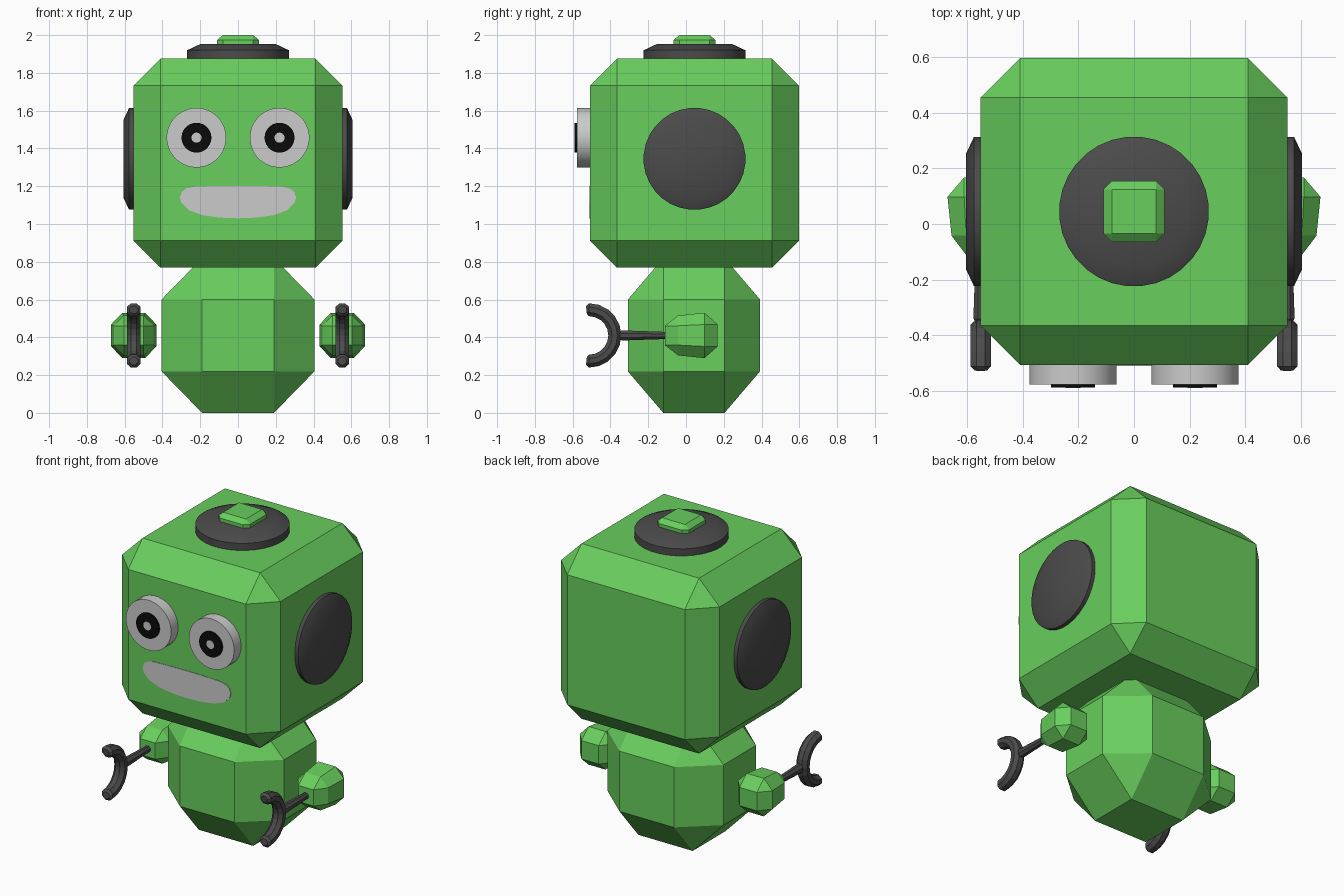
import bpy, bmesh
from math import sin, cos, pi, radians
from mathutils import Vector

if "Cube" in bpy.data.objects:
    bpy.data.objects.remove(bpy.data.objects["Cube"])


def material(name, rgb):
    m = bpy.data.materials.new(name)
    m.diffuse_color = (*rgb, 1)
    m.use_nodes = True
    m.node_tree.nodes["Principled BSDF"].inputs["Base Color"].default_value = m.diffuse_color
    return m


GREEN = material("green_paint", (0.14, 0.62, 0.11))
DARK = material("dark_rubber", (0.07, 0.07, 0.07))
BLACK = material("black", (0.003, 0.003, 0.003))


def finish(bm, name, mat=None, smooth=False):
    bmesh.ops.recalc_face_normals(bm, faces=bm.faces[:])
    me = bpy.data.meshes.new(name)
    bm.to_mesh(me)
    bm.free()
    ob = bpy.data.objects.new(name, me)
    bpy.context.collection.objects.link(ob)
    if mat:
        me.materials.append(mat)
    if smooth:
        bpy.ops.object.select_all(action='DESELECT')
        ob.select_set(True)
        bpy.context.view_layer.objects.active = ob
        bpy.ops.object.shade_smooth_by_angle(angle=radians(30))
    return ob


def chamfer_box(name, center, half, inner, front_scale=1.0):
    """Box with every edge cut once; front_scale tapers the -y end."""
    bm = bmesh.new()
    signs = [(a, b, c) for a in (-1, 1) for b in (-1, 1) for c in (-1, 1)]
    for s in signs:
        for axis in range(3):
            p = Vector([s[i] * (half[i] if i == axis else inner[i]) for i in range(3)])
            if p.y < 0:
                p.x *= front_scale
                p.z *= front_scale
            bm.verts.new(p + Vector(center))
    bmesh.ops.convex_hull(bm, input=bm.verts[:])
    bmesh.ops.dissolve_limit(bm, angle_limit=radians(1), verts=bm.verts[:], edges=bm.edges[:])
    return finish(bm, name, GREEN)


def loft(name, rings, mat=None, smooth=False):
    """Skin a list of closed rings and cap both ends."""
    bm = bmesh.new()
    vr = [[bm.verts.new(p) for p in r] for r in rings]
    n = len(vr[0])
    for a, b in zip(vr, vr[1:]):
        for i in range(n):
            j = (i + 1) % n
            bm.faces.new((a[i], a[j], b[j], b[i]))
    bm.faces.new(vr[0])
    bm.faces.new(vr[-1])
    return finish(bm, name, mat, smooth)


def lathe(name, profile, origin, axis, mat=None, sides=32, smooth=True):
    """Turn (radius, height) points around an axis."""
    q = Vector(axis).to_track_quat('Z', 'Y')
    rings = [[q @ Vector((r * cos(2 * pi * (i + .5) / sides), r * sin(2 * pi * (i + .5) / sides), h))
              + Vector(origin) for i in range(sides)] for r, h in profile]
    return loft(name, rings, mat, smooth)


# Head, body and top button
chamfer_box("head", (0, 0.045, 1.322), (0.553, 0.553, 0.553), (0.41, 0.41, 0.41))
chamfer_box("body", (0, 0.042, 0.41), (0.405, 0.35, 0.41), (0.19, 0.162, 0.19))
chamfer_box("top_button", (0, 0.045, 1.955), (0.11, 0.11, 0.045), (0.08, 0.08, 0.02))

# Dark disc on top of the head
lathe("top_disc", [(0.27, -0.02), (0.27, 0.045), (0.2, 0.078)], (0, 0.045, 1.875), (0, 0, 1), DARK)

# Mouth plate, half outline mirrored
half_mouth = [(0.0, 1.03), (0.1, 1.034), (0.19, 1.047), (0.26, 1.073), (0.298, 1.11),
              (0.308, 1.14), (0.298, 1.17), (0.275, 1.188), (0.23, 1.198), (0.12, 1.201), (0.0, 1.202)]
outline = half_mouth + [(-x, z) for x, z in half_mouth[-2:0:-1]]
loft("mouth", [[(x, y, z) for x, z in outline] for y in (-0.50, -0.511)])

for s, side in ((1, "right"), (-1, "left")):
    # Ear disc
    lathe(side + "_ear", [(0.27, -0.02), (0.27, 0.027), (0.21, 0.055)],
          (s * 0.55, 0.045, 1.345), (s, 0, 0), DARK)

    # Eye, pupil and glint
    eye = (s * 0.22, -0.50, 1.457)
    lathe(side + "_eye", [(0.158, 0), (0.158, 0.078)], eye, (0, -1, 0))
    lathe(side + "_pupil", [(0.079, 0.07), (0.079, 0.089)], eye, (0, -1, 0), BLACK)
    lathe(side + "_glint", [(0.027, 0.08), (0.027, 0.091)], eye, (0, -1, 0), None, 16)

    # Tapered arm block and the rod that carries the claw
    x, z = s * 0.552, 0.41
    chamfer_box(side + "_arm", (x, 0.028, z), (0.12, 0.14, 0.12), (0.06, 0.07, 0.058), 0.88)
    lathe(side + "_rod", [(0.014, -0.02), (0.029, 0.005), (0.02, 0.25)],
          (x, -0.345, z), (0, 1, 0), DARK, 8, False)

    # Open C claw: octagonal section swept round half a circle, chamfered tips
    stops = [(-96, 0.6), (-90, 1)] + [(-90 + 18 * k, 1) for k in range(1, 10)] + [(90, 1), (96, 0.6)]
    rings = []
    for deg, k in stops:
        a, ring = radians(deg), []
        for i in range(8):
            t = 2 * pi * (i + .5) / 8
            r = 0.136 + 0.037 * k * cos(t)
            ring.append((x + 0.04 * k * sin(t), -0.513 + r * cos(a), z + r * sin(a)))
        rings.append(ring)
    loft(side + "_claw", rings, DARK)
